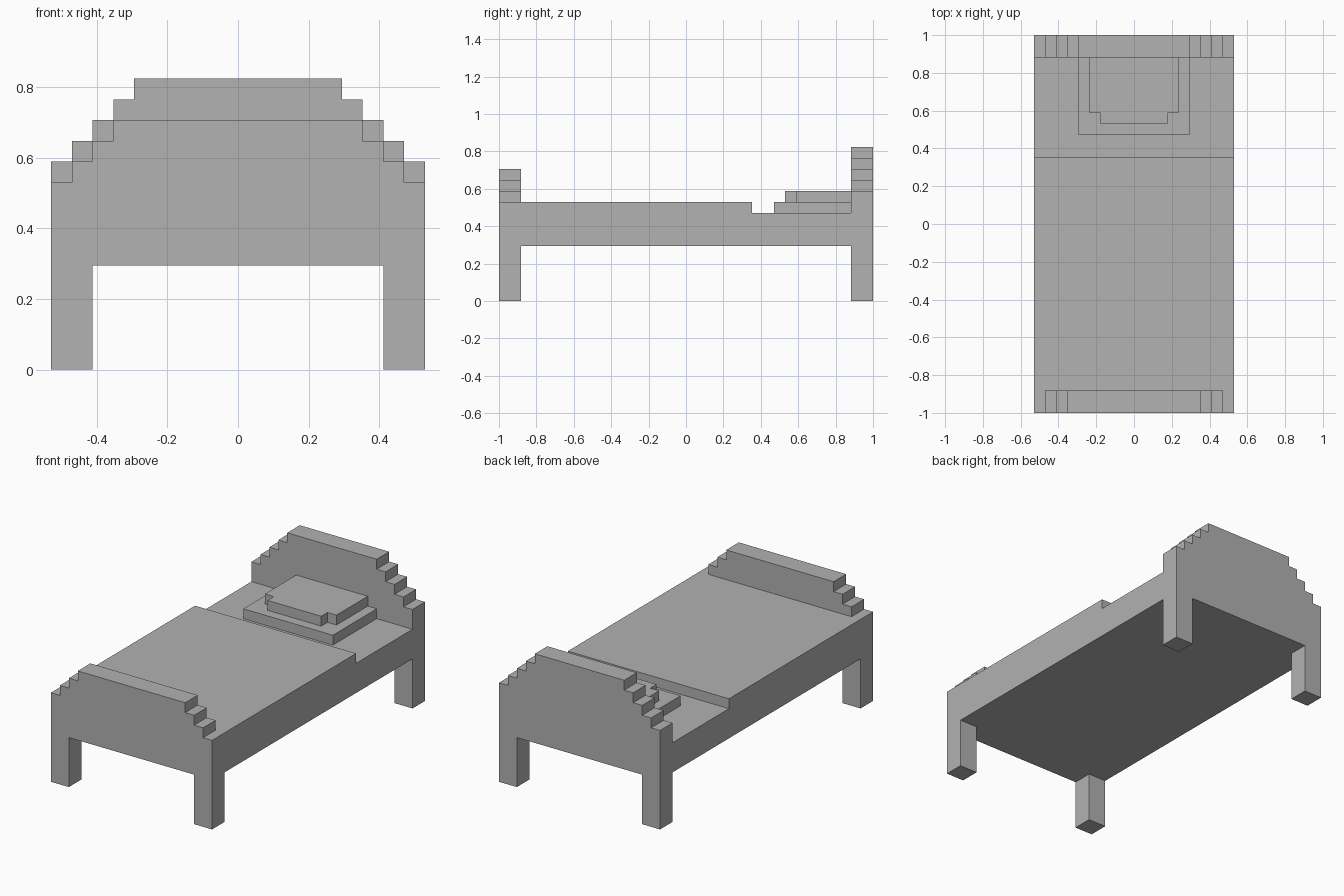
import bpy
import bmesh
from mathutils import Vector

U = 2 / 34  # one block; the bed is 34 blocks long

cube = bpy.data.objects.get("Cube")
if cube:
    bpy.data.objects.remove(cube, do_unlink=True)

grey = bpy.data.materials.new("plain grey")
grey.use_nodes = True
COLOUR = (0.445, 0.445, 0.445, 1)
grey.diffuse_color = COLOUR
grey.node_tree.nodes["Principled BSDF"].inputs["Base Color"].default_value = COLOUR


def extrude(name, half, axis, start, end):
    """Mirror a half outline over x = 0 and extrude it along y or z (block units)."""
    outline = half + [(-x, v) for x, v in reversed(half)]
    bm = bmesh.new()
    if axis == "y":
        points = [(x, start, v) for x, v in outline]
        step = Vector((0, end - start, 0))
    else:
        points = [(x, v, start) for x, v in outline]
        step = Vector((0, 0, end - start))
    face = bm.faces.new([bm.verts.new(Vector(p) * U) for p in points])
    result = bmesh.ops.extrude_face_region(bm, geom=[face])
    moved = [g for g in result["geom"] if isinstance(g, bmesh.types.BMVert)]
    bmesh.ops.translate(bm, verts=moved, vec=step * U)
    bmesh.ops.recalc_face_normals(bm, faces=bm.faces)
    mesh = bpy.data.meshes.new(name)
    bm.to_mesh(mesh)
    bm.free()
    mesh.materials.append(grey)
    obj = bpy.data.objects.new(name, mesh)
    bpy.context.collection.objects.link(obj)
    return obj


def end_board(name, shoulder, steps, start, end):
    """Stepped board with its two legs as one outline."""
    half = [(7, 5), (7, 0), (9, 0), (9, shoulder)]
    for i in range(1, steps + 1):
        half += [(9 - i, shoulder + i - 1), (9 - i, shoulder + i)]
    extrude(name, half, "y", start, end)


def block(name, half_width, y0, y1, z0, z1):
    extrude(name, [(half_width, y0), (half_width, y1)], "z", z0, z1)


# Head and foot boards
end_board("headboard", 10, 4, 15, 17)
end_board("footboard", 9, 3, -17, -15)

# Frame with mattress, and the raised blanket
block("mattress_base", 9, -15, 15, 5, 8)
block("blanket", 9, -15, 6, 8, 9)

# Pillow: wide lower layer, smaller upper layer with notched front corners
block("pillow_lower", 5, 8, 15, 8, 9)
extrude("pillow_upper", [(3, 9), (3, 10), (4, 10), (4, 15)], "z", 9, 10)
